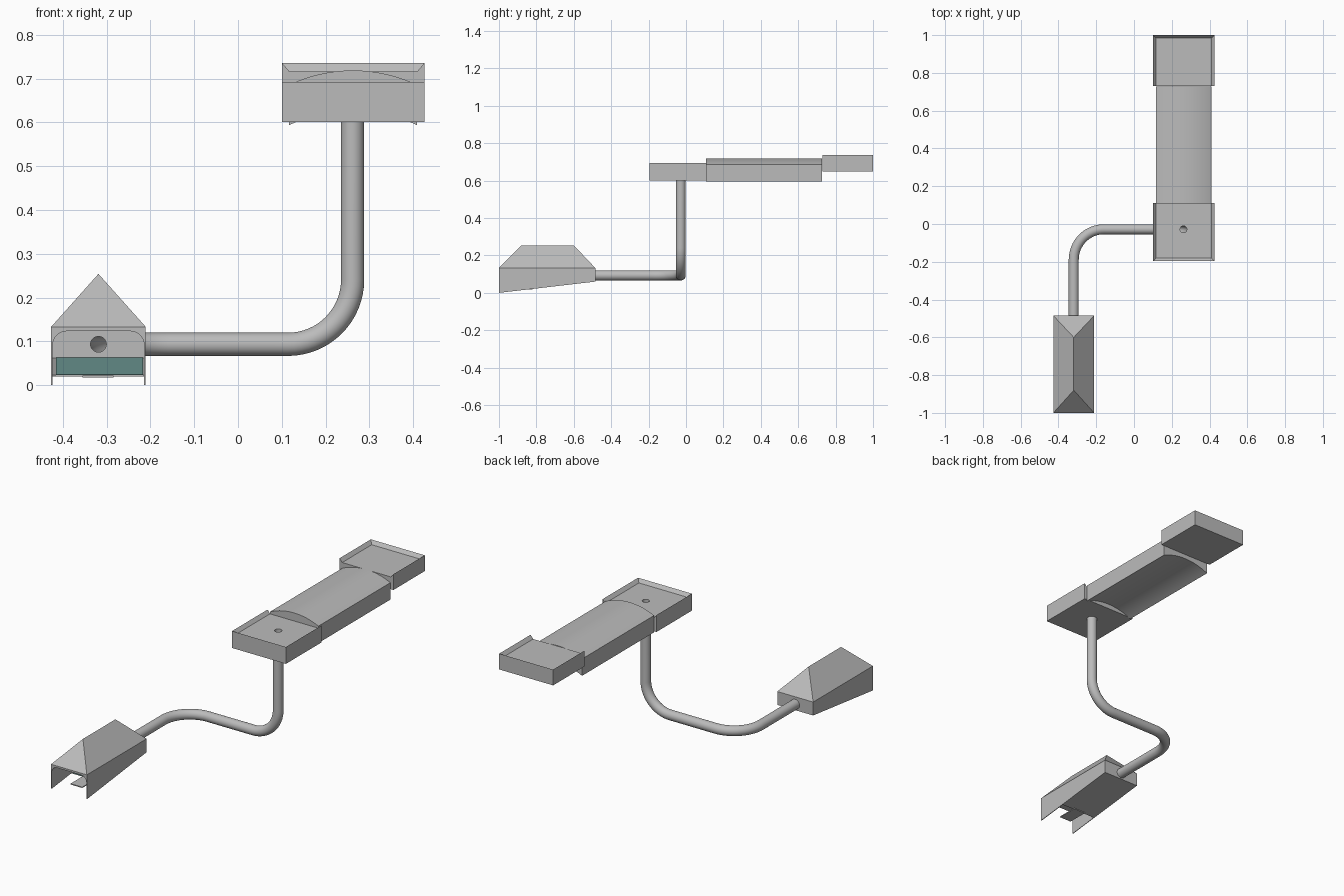
import bpy, bmesh, math
from mathutils import Vector

if "Cube" in bpy.data.objects:
    bpy.data.objects.remove(bpy.data.objects["Cube"])


def material(name, rgb):
    m = bpy.data.materials.new(name)
    m.diffuse_color = (*rgb, 1)
    m.use_nodes = True
    m.node_tree.nodes["Principled BSDF"].inputs["Base Color"].default_value = m.diffuse_color
    return m


GREY = material("light grey", (0.5, 0.5, 0.5))
TEAL = material("pale teal", (0.2, 0.41, 0.39))


def make(name, bm, mat=GREY, smooth=False):
    bmesh.ops.recalc_face_normals(bm, faces=bm.faces)
    me = bpy.data.meshes.new(name)
    bm.to_mesh(me)
    bm.free()
    me.materials.append(mat)
    ob = bpy.data.objects.new(name, me)
    bpy.context.collection.objects.link(ob)
    if smooth:
        activate(ob)
        bpy.ops.object.shade_smooth_by_angle(angle=math.radians(30))
    return ob


def activate(ob):
    bpy.ops.object.select_all(action='DESELECT')
    ob.select_set(True)
    bpy.context.view_layer.objects.active = ob


def from_faces(verts, faces):
    bm = bmesh.new()
    vs = [bm.verts.new(v) for v in verts]
    for f in faces:
        bm.faces.new([vs[i] for i in f])
    return bm


def prism(points, offset):
    """Extrude a flat outline of 3D points along an offset."""
    n = len(points)
    verts = [Vector(p) for p in points]
    verts += [v + Vector(offset) for v in verts]
    faces = [tuple(range(n)), tuple(range(n, 2 * n))]
    faces += [(i, (i + 1) % n, (i + 1) % n + n, i + n) for i in range(n)]
    return from_faces(verts, faces)


def cut(ob, cutter):
    activate(ob)
    mod = ob.modifiers.new("cut", 'BOOLEAN')
    mod.operation = 'DIFFERENCE'
    mod.solver = 'EXACT'
    mod.object = cutter
    bpy.ops.object.modifier_apply(modifier=mod.name)
    bpy.data.objects.remove(cutter)


def circle(c, r, u, v, n=32):
    return [Vector(c) + r * (math.cos(t) * Vector(u) + math.sin(t) * Vector(v))
            for t in (2 * math.pi * i / n for i in range(n))]


# Trays: knife-edged rim on three sides, open on the side facing the arch
def tray(name, y_open, y_end, z0, zf, zt):
    x0, x1, d = 0.101, 0.426, 0.016
    yi = y_end - math.copysign(d, y_end - y_open)
    v = [(x0, y_open, z0), (x1, y_open, z0), (x1, y_end, z0), (x0, y_end, z0),
         (x0, y_open, zt), (x1, y_open, zt), (x1, y_end, zt), (x0, y_end, zt),
         (x0 + d, y_open, zf), (x1 - d, y_open, zf), (x1 - d, yi, zf), (x0 + d, yi, zf)]
    f = [(0, 1, 2, 3), (0, 3, 7, 4), (1, 2, 6, 5), (2, 3, 7, 6), (0, 1, 5, 9, 8, 4),
         (8, 9, 10, 11), (4, 8, 11, 7), (5, 6, 10, 9), (7, 11, 10, 6)]
    return make(name, from_faces(v, f))


near_tray = tray("near_tray", 0.11, -0.196, 0.601, 0.675, 0.693)
tray("far_tray", 0.73, 1.0, 0.65, 0.717, 0.736)

# Arched slab between the trays
AX, HALF, RISE = 0.263, 0.146, 0.033
R = (HALF ** 2 + RISE ** 2) / (2 * RISE)
A = math.asin(HALF / R)
arc = [(R * math.sin(t), R * math.cos(t) - R + RISE)
       for t in (-A + 2 * A * i / 24 for i in range(25))]
outline = [(AX + x, 0.108, 0.686 + z) for x, z in arc]
outline += [(AX + x, 0.108, 0.594 + z) for x, z in reversed(arc)]
make("arched_slab", prism(outline, (0, 0.62, 0)), smooth=True)

# Hollow pipe with two rounded bends
PX, PY, PZ, TX = -0.319, -0.028, 0.093, 0.262
RO, RI = 0.0265, 0.018


def bend(corner, d_in, d_out, r, n=16):
    c = Vector(corner) - r * Vector(d_in) + r * Vector(d_out)
    return [c - r * math.cos(t) * Vector(d_out) + r * math.sin(t) * Vector(d_in)
            for t in (math.pi / 2 * i / n for i in range(n + 1))]


X, Y, Z = (1, 0, 0), (0, 1, 0), (0, 0, 1)
path = [Vector((PX, -0.488, PZ))]
path += bend((PX, PY, PZ), Y, X, 0.16)
path += bend((TX, PY, PZ), X, Z, 0.148)
path += [Vector((TX, PY, 0.603))]

bm = bmesh.new()
side, rings = Vector(Z), []
for i, p in enumerate(path):
    a = (p - path[i - 1]).normalized() if i else Vector()
    b = (path[i + 1] - p).normalized() if i + 1 < len(path) else Vector()
    t = (a + b).normalized()
    side = (side - t * side.dot(t)).normalized()
    up = t.cross(side)
    rings.append([[bm.verts.new(v) for v in circle(p, r, side, up)] for r in (RO, RI)])


def bridge(r1, r2):
    n = len(r1)
    for k in range(n):
        bm.faces.new((r1[k], r1[(k + 1) % n], r2[(k + 1) % n], r2[k]))


for r1, r2 in zip(rings, rings[1:]):
    bridge(r1[0], r2[0])
    bridge(r1[1], r2[1])
for r in (rings[0], rings[-1]):
    bridge(r[0], r[1])
make("pipe", bm, smooth=True)

# Pipe mouth in the near tray
cut(near_tray, make("tray_drill", prism(circle((TX, PY, 0.55), RI, X, Y), (0, 0, 0.3))))

# Hip-roofed housing, sloping underneath
HX0, HX1, HY0, HY1, EAVE, RIDGE = -0.427, -0.211, -1.0, -0.485, 0.133, 0.254


def base_z(y):
    return 0.06 * (y - HY0) / (HY1 - HY0)


corners = [(HX0, HY0), (HX1, HY0), (HX1, HY1), (HX0, HY1)]
v = [(x, y, base_z(y)) for x, y in corners] + [(x, y, EAVE) for x, y in corners]
v += [(PX, -0.88, RIDGE), (PX, -0.60, RIDGE)]
f = [(0, 1, 2, 3), (0, 1, 5, 4), (1, 2, 6, 5), (2, 3, 7, 6), (3, 0, 4, 7),
     (4, 5, 8), (5, 6, 9, 8), (6, 7, 9), (7, 4, 8, 9)]
housing = make("housing", from_faces(v, f))

# Round-shouldered tunnel open at the front, and the pipe mouth in its back wall
w, top, r = 0.1045, 0.123, 0.032
tunnel = [(PX - w, -1.1, -0.1)]
for s in (-1, 1):
    angles = [math.pi / 2 * i / 8 for i in range(9)]
    for t in (angles if s < 0 else reversed(angles)):
        tunnel.append((PX + s * (w - r + r * math.cos(t)), -1.1, top - r + r * math.sin(t)))
tunnel.append((PX + w, -1.1, -0.1))
cut(housing, make("tunnel_cutter", prism(tunnel, (0, 0.605, 0))))
cut(housing, make("housing_drill", prism(circle((PX, -0.6, PZ), RI, X, Z), (0, 0.3, 0))))
activate(housing)
bpy.ops.object.shade_smooth_by_angle(angle=math.radians(25))


# Sloping floor with a teal plate on it and a small tab in front
def sloped(name, x0, x1, y0, y1, lift, thick, mat):
    pts = [(x0, y0, base_z(y0) + lift), (x0, y1, base_z(y1) + lift),
           (x0, y1, base_z(y1) + lift + thick), (x0, y0, base_z(y0) + lift + thick)]
    return make(name, prism(pts, (x1 - x0, 0, 0)), mat)


sloped("floor", -0.4245, -0.2135, -0.83, -0.487, 0, 0.003, GREY)
sloped("floor_plate", -0.416, -0.217, -0.83, -0.495, 0.003, 0.001, TEAL)
tab = [(-0.355, -0.935, 0.017), (-0.284, -0.935, 0.017),
       (-0.284, -0.82, 0.017), (-0.355, -0.82, 0.017)]
make("floor_tab", prism(tab, (0, 0, 0.005)))
